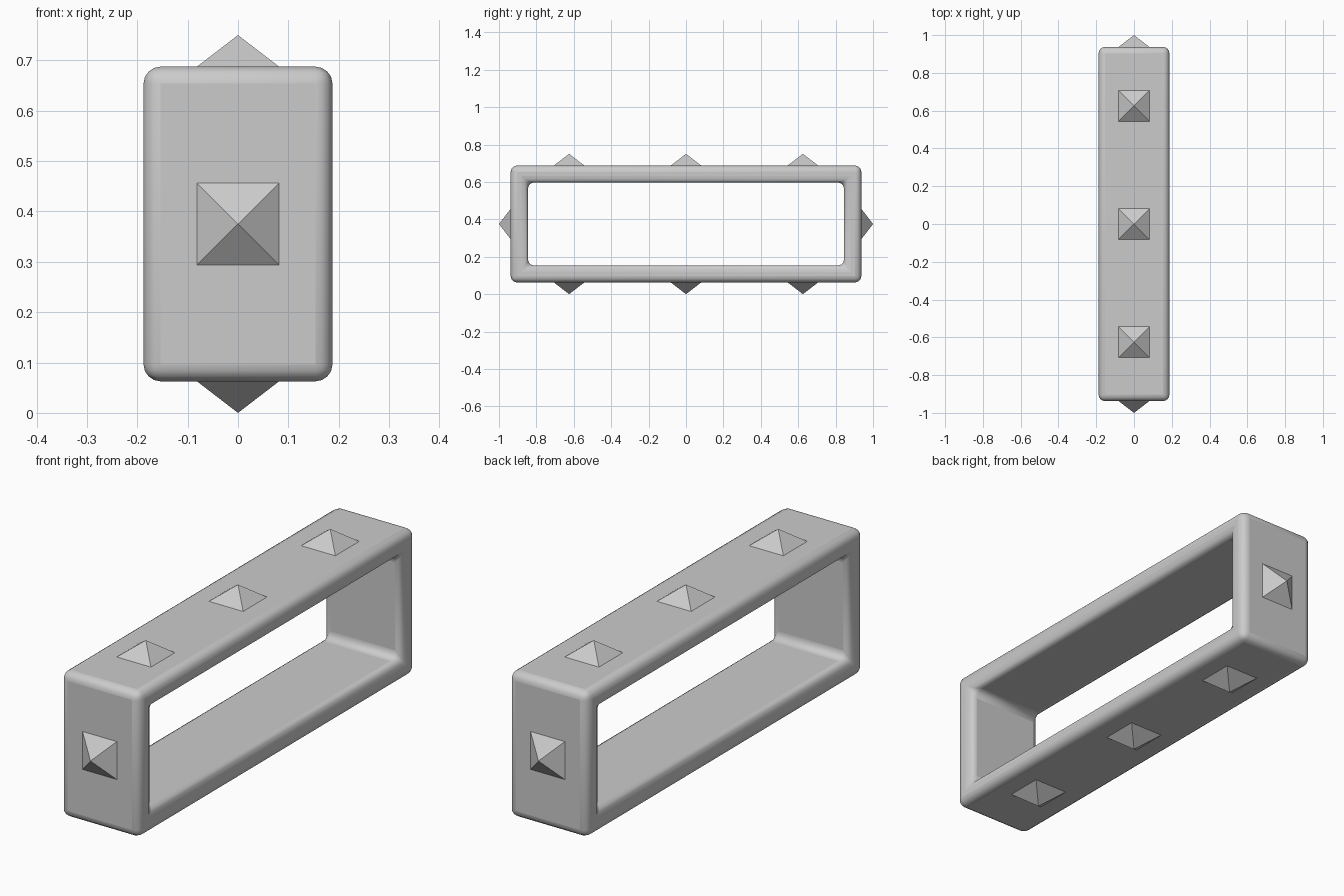
import bpy
import bmesh
from math import pi, radians
from mathutils import Matrix

cube = bpy.data.objects.get("Cube")
if cube:
    bpy.data.objects.remove(cube, do_unlink=True)

MID_Z = 0.375

grey = bpy.data.materials.new("plain grey")
grey.use_nodes = True
GREY = (0.6, 0.6, 0.6, 1)
grey.diffuse_color = GREY
grey.node_tree.nodes["Principled BSDF"].inputs["Base Color"].default_value = GREY


def add_object(name, bm):
    bmesh.ops.recalc_face_normals(bm, faces=bm.faces)
    mesh = bpy.data.meshes.new(name)
    bm.to_mesh(mesh)
    bm.free()
    mesh.materials.append(grey)
    obj = bpy.data.objects.new(name, mesh)
    bpy.context.collection.objects.link(obj)
    return obj


# Rectangular frame: outer and inner loops on both sides, bridged
bm = bmesh.new()
corners = [(-1, -1), (1, -1), (1, 1), (-1, 1)]


def loop(x, half_y, half_z):
    return [bm.verts.new((x, sy * half_y, MID_Z + sz * half_z)) for sy, sz in corners]


rings = [loop(0.1875, 0.9375, 0.3125), loop(-0.1875, 0.9375, 0.3125),
         loop(-0.1875, 0.845, 0.222), loop(0.1875, 0.845, 0.222)]
for a, b in zip(rings, rings[1:] + rings[:1]):
    for i in range(4):
        j = (i + 1) % 4
        bm.faces.new((a[i], a[j], b[j], b[i]))
frame = add_object("frame", bm)

bevel = frame.modifiers.new("rounded edges", 'BEVEL')
bevel.width = 0.034
bevel.segments = 4
bevel.limit_method = 'ANGLE'
bevel.angle_limit = radians(40)
bpy.context.view_layer.objects.active = frame
frame.select_set(True)
bpy.ops.object.shade_smooth_by_angle(angle=radians(40))


# Square pyramid studs, pointing outward after a turn about x
def stud(name, y, z, turn):
    bm = bmesh.new()
    bmesh.ops.create_cone(bm, cap_ends=True, segments=4, radius1=0.115, radius2=0,
                          depth=0.0625)
    bmesh.ops.remove_doubles(bm, verts=bm.verts, dist=0.0001)
    matrix = (Matrix.Translation((0, y, z)) @ Matrix.Rotation(turn, 4, 'X')
              @ Matrix.Translation((0, 0, 0.03125)) @ Matrix.Rotation(pi / 4, 4, 'Z'))
    bmesh.ops.transform(bm, matrix=matrix, verts=bm.verts)
    add_object(name, bm)


for place, y in (("front", -0.625), ("middle", 0), ("back", 0.625)):
    stud("top_stud_" + place, y, 0.6875, 0)
    stud("bottom_stud_" + place, y, 0.0625, pi)
stud("front_end_stud", -0.9375, MID_Z, pi / 2)
stud("back_end_stud", 0.9375, MID_Z, -pi / 2)
